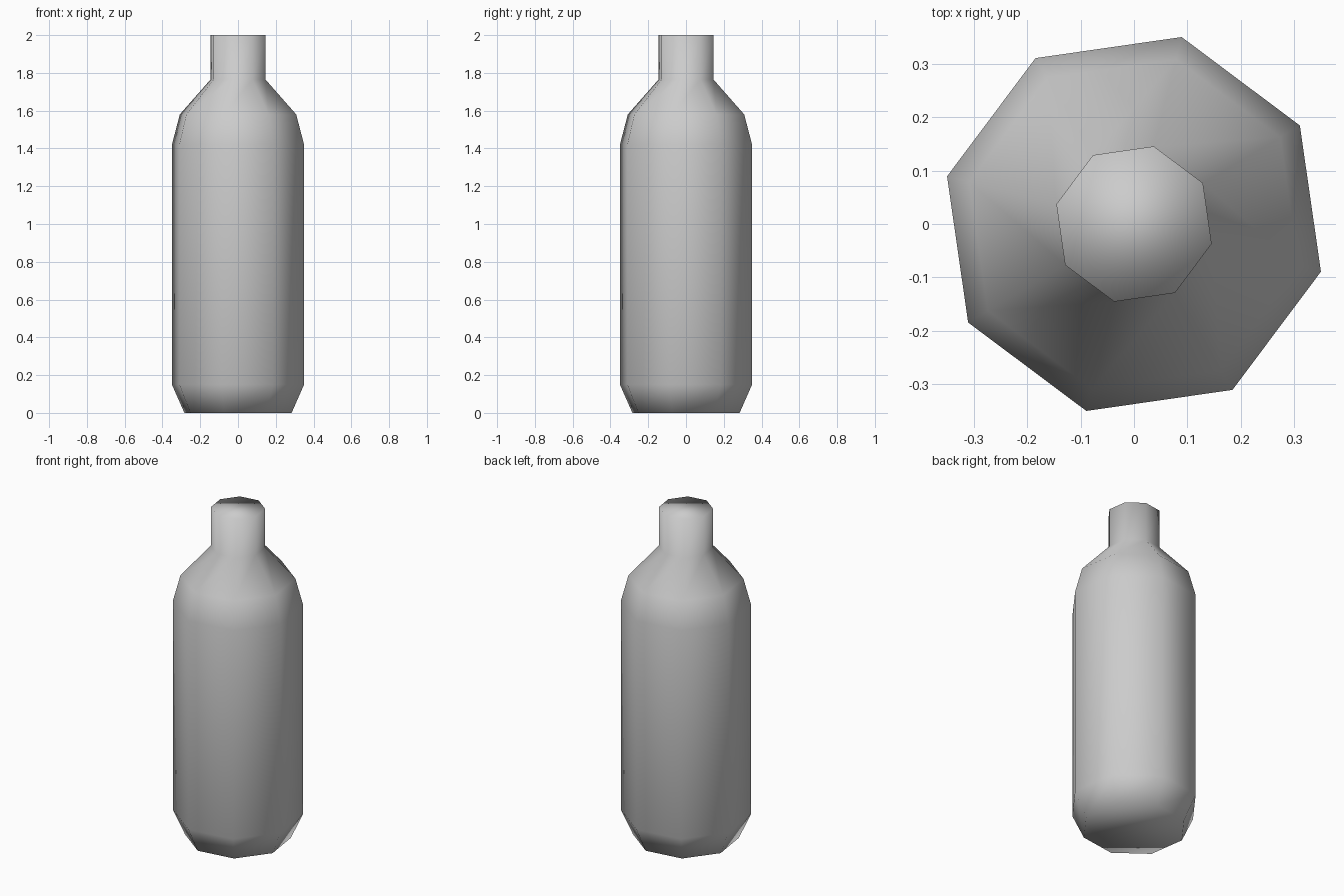
import bpy, bmesh, math

if "Cube" in bpy.data.objects:
    bpy.data.objects.remove(bpy.data.objects["Cube"])

SIDES = 8
TURN = math.radians(-14.3)
# (radius, height) from base to lip
PROFILE = [(0.293, 0.0), (0.361, 0.15), (0.361, 1.42),
           (0.318, 1.58), (0.15, 1.765), (0.15, 2.0)]

bm = bmesh.new()
rings = []
for r, z in PROFILE:
    angles = [TURN + 2 * math.pi * i / SIDES for i in range(SIDES)]
    rings.append([bm.verts.new((r * math.cos(a), r * math.sin(a), z)) for a in angles])

# Walls between neighbouring rings
for low, high in zip(rings, rings[1:]):
    for i in range(SIDES):
        j = (i + 1) % SIDES
        bm.faces.new((low[i], low[j], high[j], high[i]))

# Closed base and top
bm.faces.new(rings[0][::-1])
bm.faces.new(rings[-1])

# Soft shading over the low-poly shape
for f in bm.faces:
    f.smooth = True

mesh = bpy.data.meshes.new("bottle")
bm.to_mesh(mesh)
bm.free()
bottle = bpy.data.objects.new("bottle", mesh)
bpy.context.collection.objects.link(bottle)
